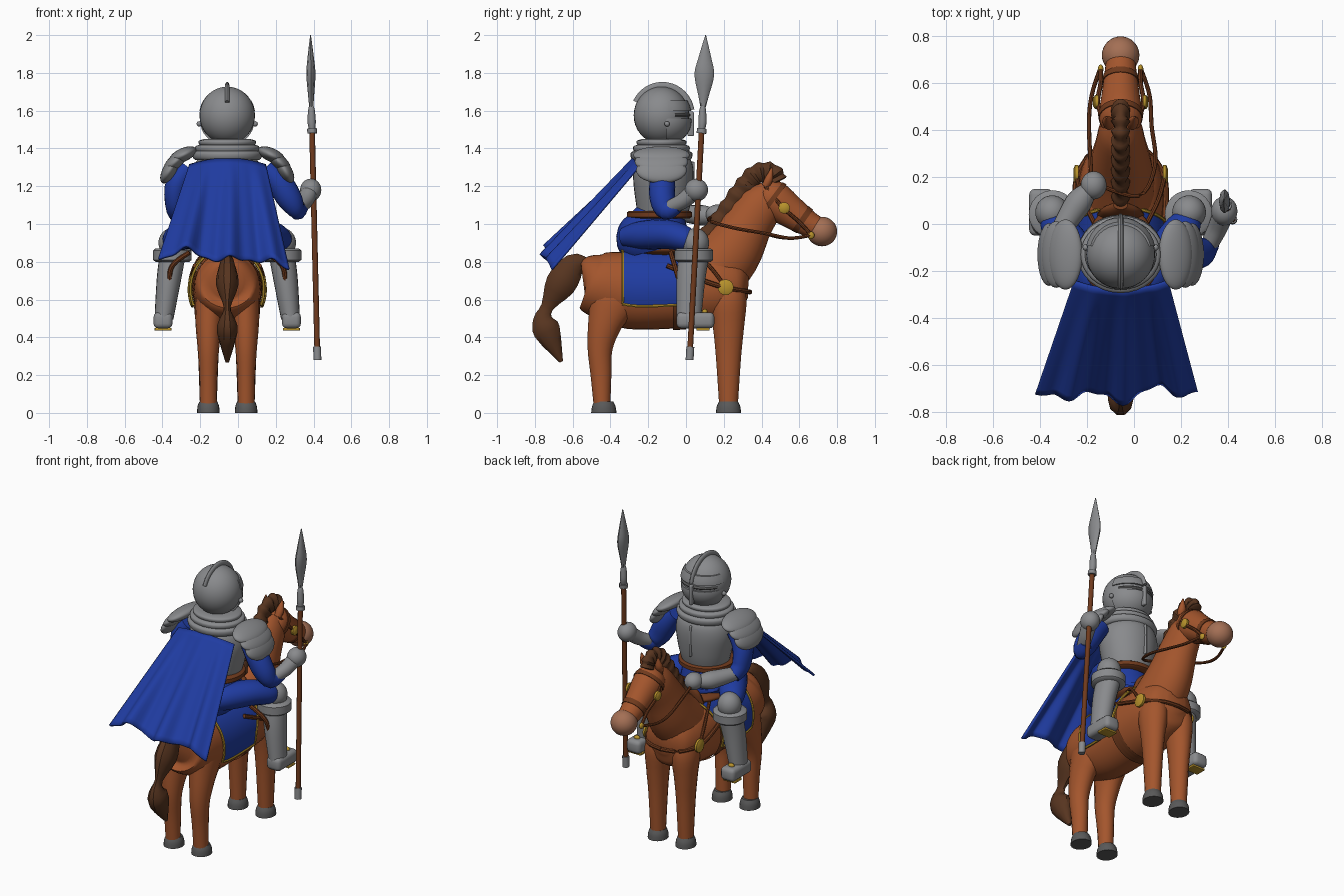
import bpy, bmesh, math
from mathutils import Vector, Matrix

if "Cube" in bpy.data.objects:
    bpy.data.objects.remove(bpy.data.objects["Cube"])

CX = -0.057  # centre line of horse and rider


def material(name, r, g, b):
    m = bpy.data.materials.new(name)
    m.use_nodes = True
    m.diffuse_color = (r, g, b, 1)
    m.node_tree.nodes["Principled BSDF"].inputs["Base Color"].default_value = (r, g, b, 1)
    return m


STEEL = material("steel", .25, .255, .265)
COAT = material("chestnut_coat", .37, .092, .026)
HAIR = material("dark_brown_hair", .095, .035, .014)
LEATHER = material("leather", .16, .042, .012)
BLUE = material("blue_cloth", .014, .045, .36)
GOLD = material("gold", .48, .29, .025)
HOOF = material("dark_grey", .1, .1, .1)
SKIN = material("tan_muzzle", .37, .16, .09)


def finish(name, bm, mat, angle=42):
    bmesh.ops.recalc_face_normals(bm, faces=bm.faces)
    for f in bm.faces:
        f.smooth = True
    for e in bm.edges:
        e.smooth = e.calc_face_angle(0) < math.radians(angle)
    me = bpy.data.meshes.new(name)
    bm.to_mesh(me)
    bm.free()
    me.materials.append(mat)
    ob = bpy.data.objects.new(name, me)
    bpy.context.collection.objects.link(ob)
    return ob


def spline(pts, steps):
    # Catmull-Rom through tuples of any length
    if steps < 2 or len(pts) < 3:
        return [tuple(p) for p in pts]
    out = []
    for i in range(len(pts) - 1):
        a, b, c, d = (pts[max(i - 1, 0)], pts[i], pts[i + 1], pts[min(i + 2, len(pts) - 1)])
        for k in range(steps):
            t = k / steps
            out.append(tuple(.5 * (2 * q + (r - p) * t + (2 * p - 5 * q + 4 * r - s) * t * t
                                   + (3 * q - p - 3 * r + s) * t ** 3)
                             for p, q, r, s in zip(a, b, c, d)))
    return out + [tuple(pts[-1])]


def loft(name, pts, mat, n=20, steps=4):
    # Elliptical tube; each point is x, y, z, half width, half depth
    pts = spline(pts, steps)
    bm, rings = bmesh.new(), []
    for i, p in enumerate(pts):
        t = (Vector(pts[min(i + 1, len(pts) - 1)][:3]) - Vector(pts[max(i - 1, 0)][:3])).normalized()
        ref = Vector((0, 1, 0)) if abs(t.x) > .9 else Vector((1, 0, 0))
        u = (ref - t * ref.dot(t)).normalized()
        v = t.cross(u)
        ring = []
        for k in range(n):
            a = math.tau * k / n
            ring.append(bm.verts.new(Vector(p[:3]) + u * max(p[3], .002) * math.cos(a)
                                     + v * max(p[4], .002) * math.sin(a)))
        if rings:
            for k in range(n):
                bm.faces.new((rings[-1][k - 1], rings[-1][k], ring[k], ring[k - 1]))
        rings.append(ring)
    bm.faces.new(rings[0])
    bm.faces.new(rings[-1])
    return finish(name, bm, mat)


def tube(name, pts, r, mat, n=8, steps=5):
    return loft(name, [(*p, r, r) for p in pts], mat, n, steps)


def ball(name, loc, size, mat, rot=(0, 0, 0), clips=()):
    bm = bmesh.new()
    bmesh.ops.create_uvsphere(bm, u_segments=32, v_segments=18, radius=1)
    for co, no in clips:  # keep the side the normal points away from
        geom = bm.verts[:] + bm.edges[:] + bm.faces[:]
        cut = bmesh.ops.bisect_plane(bm, geom=geom, plane_co=co, plane_no=no, clear_outer=True)
        bmesh.ops.edgeloop_fill(bm, edges=[g for g in cut["geom_cut"] if isinstance(g, bmesh.types.BMEdge)])
    turn = Matrix.LocRotScale(Vector(loc), None, None)
    for axis, a in zip("XYZ", rot):
        turn = turn @ Matrix.Rotation(a, 4, axis)
    bm.transform(turn @ Matrix.Diagonal((*size, 1)))
    return finish(name, bm, mat)


def block(name, loc, size, mat, bevel=.02):
    bm = bmesh.new()
    bmesh.ops.create_cube(bm, size=1)
    bm.transform(Matrix.Translation(loc) @ Matrix.Diagonal((*size, 1)))
    bmesh.ops.bevel(bm, geom=bm.edges[:], offset=bevel, segments=3, profile=.5, affect='EDGES')
    return finish(name, bm, mat)


# Horse body: y, centre height, half width, half height
BODY = [(-.545, .7, .08, .09), (-.52, .7, .14, .14), (-.46, .68, .17, .175), (-.3, .65, .18, .205),
        (-.1, .65, .185, .205), (.1, .66, .185, .2), (.2, .67, .175, .185), (.29, .68, .14, .145),
        (.33, .68, .06, .07)]
loft("horse_body", [(CX, y, z, rx, rz) for y, z, rx, rz in BODY], COAT, 32)
FINE = spline(BODY, 8)


def on_body(y, a, off):
    # Point on the barrel at angle a from the top
    _, z, rx, rz = min(FINE, key=lambda p: abs(p[0] - y))
    return Vector((CX + (rx + off) * math.sin(a), y, z + (rz + off) * math.cos(a)))


def wrap(name, y0, y1, lean, reach, off, mat):
    # Cloth or strap wrapped over the barrel
    def point(i, j):
        a = reach * (i / 20 - 1)
        front = y1 + lean * max(0, math.cos(a))
        return on_body(y0 + (front - y0) * j / 8, a, off)
    bm = bmesh.new()
    grid = [[bm.verts.new(point(i, j)) for j in range(9)] for i in range(41)]
    for i in range(40):
        for j in range(8):
            bm.faces.new((grid[i][j], grid[i + 1][j], grid[i + 1][j + 1], grid[i][j + 1]))
    ob = finish(name, bm, mat)
    edge = [point(i, 0) for i in range(41)] + [point(40, j) for j in range(1, 9)]
    edge += [point(i, 8) for i in range(39, -1, -1)] + [point(0, j) for j in range(7, -1, -1)]
    return edge


rim = wrap("saddle_cloth", -.335, -.02, .09, 1.95, .016, BLUE)
tube("saddle_cloth_trim", rim, .008, GOLD, 6, 1)
wrap("girth_strap", -.07, .0, 0, math.pi, .008, LEATHER)

# Neck, head, mane and tail
loft("horse_neck", [(CX, .12, .72, .15, .18), (CX, .24, .85, .135, .16), (CX, .33, 1, .11, .13),
                    (CX, .41, 1.12, .088, .11), (CX, .45, 1.19, .05, .06)], COAT, 24)
loft("horse_head", [(CX, .39, 1.18, .04, .04), (CX, .42, 1.16, .08, .085), (CX, .47, 1.125, .092, .1),
                    (CX, .56, 1.06, .08, .085), (CX, .65, 1, .068, .068), (CX, .72, .965, .06, .06)], COAT, 24)
ball("horse_muzzle", (CX, .72, .96), (.08, .08, .078), SKIN)
crest = spline([(.1, .91), (.2, 1.04), (.29, 1.17), (.37, 1.26), (.45, 1.27), (.485, 1.22)], 6)
loft("mane", [(CX, y, z, .034 + .007 * (i % 3 - 1), .053 + .005 * (i % 3 - 1))
              for i, (y, z) in enumerate(crest)], HAIR, 16, 2)
loft("tail", [(CX, -.52, .8, .02, .02), (CX, -.59, .785, .04, .065), (CX, -.665, .68, .06, .085),
              (CX, -.735, .56, .018, .035), (CX, -.755, .5, .04, .055), (CX, -.735, .43, .055, .075),
              (CX, -.66, .27, .01, .01)], HAIR, 10, 3)

# Everything mirrored on the horse
for s, side in ((-1, "right"), (1, "left")):
    def at(x, y, z, *r, s=s):
        return (CX + s * x, y, z, *r)
    loft(side + "_hind_leg", [at(.085, -.37, .72, .06, .09), at(.09, -.385, .6, .08, .125),
                              at(.098, -.43, .47, .07, .09), at(.1, -.455, .34, .057, .066),
                              at(.1, -.45, .2, .048, .055), at(.1, -.445, .05, .045, .045)], COAT, 16)
    loft(side + "_fore_leg", [at(.09, .21, .72, .05, .08), at(.095, .22, .6, .08, .1),
                              at(.1, .225, .45, .065, .082), at(.1, .225, .3, .054, .067),
                              at(.1, .225, .05, .045, .05)], COAT, 16)
    for y, part in ((-.435, "_hind_hoof"), (.225, "_fore_hoof")):
        loft(side + part, [at(.1, y, 0, .06, .067), at(.1, y, .035, .057, .062), at(.1, y, .06, .047, .05)],
             HOOF, 20, 3)
    loft(side + "_ear", [at(.05, .42, 1.2, .022, .02), at(.055, .44, 1.24, .024, .022),
                         at(.06, .455, 1.3, .003, .003)], COAT, 10)
    for part, loc, r in (("_bridle_disc", (.095, .52, 1.085), .03), ("_chest_disc", (.18, .21, .665), .042)):
        loft(side + part, [at(*loc, r, r), at(loc[0] + .014, *loc[1:], r, r),
                           at(loc[0] + .022, *loc[1:], r * .6, r * .6)], GOLD, 16, 1)
    tube(side + "_chest_strap", [at(.17, -.1, .78), at(.19, .05, .715), at(.185, .2, .665), at(.11, .31, .645),
                                 at(0, .338, .64)], .013, LEATHER)
    tube(side + "_saddle_strap", [at(.1, -.02, .85), at(.16, .1, .8), at(.188, .2, .68)], .01, LEATHER)
    tube(side + "_cheek_strap", [at(.06, .42, 1.2), at(.097, .51, 1.09), at(.085, .6, 1.01),
                                 at(.085, .66, .945)], .01, LEATHER)
    tube(side + "_stirrup_strap", [at(.2, -.08, .85), at(.29, -.06, .78), at(.31, -.03, .68),
                                   at(.34, .03, .5)], .013, LEATHER)
    ball(side + "_bit_ring", at(.085, .66, .94), (.012, .02, .02), GOLD)

# Bridle bands, reins and saddle
loft("nose_band", [(CX, .605, 1.03, .079, .079), (CX, .63, 1.013, .075, .075)], LEATHER, 24)
loft("brow_band", [(CX, .45, 1.14, .094, .102), (CX, .47, 1.125, .097, .105)], LEATHER, 24)
tube("right_rein", [(-.145, .66, .94), (-.18, .55, .925), (-.192, .42, .95), (-.18, .17, 1.05)], .009, LEATHER)
tube("left_rein", [(.03, .66, .94), (.066, .55, .925), (.075, .42, .95), (.09, .25, .98), (.02, .12, 1.02),
                   (-.16, .17, 1.05)], .009, LEATHER)
ball("saddle_seat", (CX, -.11, .865), (.15, .19, .04), LEATHER)
loft("saddle_pommel", [(CX, .04, .85, .1, .04), (CX, .06, .92, .08, .03), (CX, .08, .965, .03, .02)], LEATHER)

# Rider torso
loft("tunic_skirt", [(CX, -.16, .86, .15, .17), (CX, -.17, .92, .175, .2), (CX, -.15, .99, .16, .17),
                     (CX, -.13, 1.06, .13, .13)], BLUE, 28)
loft("belt", [(CX, -.14, z, r, r) for z, r in ((1.03, .16), (1.038, .172), (1.062, .172), (1.07, .16))],
     LEATHER, 28, 1)
loft("breastplate", [(CX, -.125, 1.06, .145, .135), (CX, -.12, 1.14, .165, .15), (CX, -.12, 1.25, .182, .16),
                     (CX, -.12, 1.33, .165, .15), (CX, -.12, 1.38, .11, .11)], STEEL, 32)
block("breastplate_ridge", (CX, .025, 1.23), (.014, .04, .2), STEEL, .006)
for i, (z, r, h) in enumerate(((1.365, .182, .026), (1.4, .168, .022), (1.432, .15, .018))):
    loft("gorget_%d" % (i + 1), [(CX, -.13, z - h, r - .012, r - .03), (CX, -.13, z - h / 2, r, r - .02),
                                 (CX, -.13, z + h / 2, r, r - .02), (CX, -.13, z + h, r - .03, r - .05)],
         STEEL, 32, 3)

# Helmet with raised visor plate, crest and eye slits
ball("helmet", (CX, -.13, 1.575), (.147, .147, .152), STEEL)
ball("helmet_visor", (CX, -.122, 1.545), (.145, .152, .13), STEEL,
     clips=(((0, .1, 0), (0, -1, 0)), ((0, 0, .1), (0, 0, 1))))
ball("visor_brow", (CX, -.125, 1.575), (.152, .155, .155), STEEL,
     clips=(((0, .2, 0), (0, -1, 0)), ((0, 0, .15), (0, 0, -1)), ((0, 0, .5), (0, 0, 1))))
ball("eye_slits", (CX, -.127, 1.577), (.149, .152, .03), HOOF, clips=(((0, .45, 0), (0, -1, 0)),))
arc = [math.radians(a) for a in range(10, 156, 12)]
loft("helmet_crest", [(CX, -.125 + .15 * math.cos(a), 1.575 + .155 * math.sin(a), .012, .022) for a in arc],
     STEEL, 12, 2)
block("visor_ridge", (CX, .025, 1.53), (.022, .035, .13), STEEL, .008)

# Mirrored armour
for s, side in ((-1, "right"), (1, "left")):
    def at(x, y, z, *r, s=s):
        return (CX + s * x, y, z, *r)
    ball(side + "_helmet_rivet", at(.148, -.1, 1.53), (.014, .014, .014), STEEL)
    for i, (x, z, tilt) in enumerate(((.235, 1.365, 25), (.275, 1.33, 42), (.305, 1.285, 60))):
        ball(side + "_shoulder_plate_%d" % (i + 1), at(x, -.13, z), (.078, .15 - .008 * i, .036), STEEL,
             (0, s * math.radians(tilt), 0))
    loft(side + "_thigh", [at(.07, -.33, .93, .05, .05), at(.12, -.24, .94, .08, .075), at(.21, -.1, .945, .085, .078),
                           at(.275, .0, .92, .07, .065), at(.29, .05, .9, .04, .04)], BLUE)
    ball(side + "_knee_cap", at(.292, .05, .9), (.072, .072, .078), STEEL)
    loft(side + "_knee_ring", [at(.29, .042, z, r, r) for z, r in
                               ((.8, .09), (.81, .102), (.86, .102), (.87, .09))], STEEL, 24, 1)
    loft(side + "_shin", [at(.292, .04, .82, .068, .08), at(.31, .025, .7, .064, .076),
                          at(.335, .015, .5, .05, .065)], STEEL)
    block(side + "_boot", at(.34, .05, .49), (.1, .2, .085), STEEL, .025)
    block(side + "_stirrup_tread", at(.34, .09, .443), (.09, .07, .014), GOLD, .004)
    ball(side + "_boot_stud", at(.34, .1, .535), (.02, .015, .015), GOLD)

# Left arm holding the spear, right arm holding the reins
loft("left_upper_arm", [(.15, -.12, 1.3, .05, .05), (.22, -.125, 1.22, .068, .068), (.275, -.125, 1.13, .066, .066),
                        (.315, -.1, 1.075, .045, .055), (.345, -.04, 1.09, .03, .03)], BLUE)
loft("left_gauntlet", [(.325, -.08, 1.09, .038, .038), (.355, -.02, 1.12, .042, .042),
                       (.375, .03, 1.16, .045, .045)], STEEL)
ball("left_hand", (.385, .055, 1.18), (.056, .062, .06), STEEL)
loft("right_upper_arm", [(-.265, -.12, 1.3, .05, .05), (-.325, -.12, 1.21, .06, .066),
                         (-.335, -.09, 1.1, .05, .066), (-.32, -.03, 1.05, .045, .045)], BLUE)
loft("right_gauntlet", [(-.325, -.05, 1.06, .04, .04), (-.27, .04, 1.05, .052, .05), (-.23, .1, 1.045, .055, .053),
                        (-.19, .15, 1.045, .035, .035)], STEEL)
ball("right_hand", (-.172, .165, 1.05), (.055, .06, .053), STEEL)

# Spear
tube("spear_shaft", [(.42, .02, .3), (.392, .083, 1.5)], .015, LEATHER, 12)
tube("spear_butt", [(.42, .019, .28), (.419, .023, .35)], .021, STEEL, 12)
tube("spear_collar", [(.393, .082, 1.48), (.392, .084, 1.505)], .026, STEEL, 12)
loft("spear_socket", [(.392, .084, 1.5, .016, .016), (.39, .087, 1.54, .022, .022),
                      (.389, .088, 1.6, .018, .018), (.388, .09, 1.625, .012, .012)], STEEL, 12)
loft("spear_blade", [(.388, .09, 1.61, .01, .012), (.387, .093, 1.68, .016, .028), (.386, .097, 1.79, .024, .052),
                     (.385, .1, 1.88, .017, .034), (.384, .104, 2, .002, .002)], STEEL, 8)

# Cape flowing backwards with folds
bm, NU, NV = bmesh.new(), 48, 20
grid = []
for i in range(NU + 1):
    u = 2 * i / NU - 1
    for j in range(NV + 1):
        v = j / NV
        fold = .03 * v * math.sin(u * 9 + .6) + .012 * v * math.sin(u * 19)
        fold -= .05 * u * u * (1 - v * .6)
        x = -.055 - .02 * v + u * (.2 + .145 * v)
        length = v * (1 + .03 * math.cos(u * 6))
        grid.append(bm.verts.new((x, -.28 - .45 * length - .74 * fold + .015 * u * v,
                                  1.345 - .52 * length + .66 * fold - .035 * u * v)))
for i in range(NU):
    for j in range(NV):
        a, b = i * (NV + 1) + j, (i + 1) * (NV + 1) + j
        bm.faces.new((grid[a], grid[b], grid[b + 1], grid[a + 1]))
cape = finish("cape", bm, BLUE, 80)
thick = cape.modifiers.new("thickness", 'SOLIDIFY')
thick.thickness = .014
thick.offset = 0
